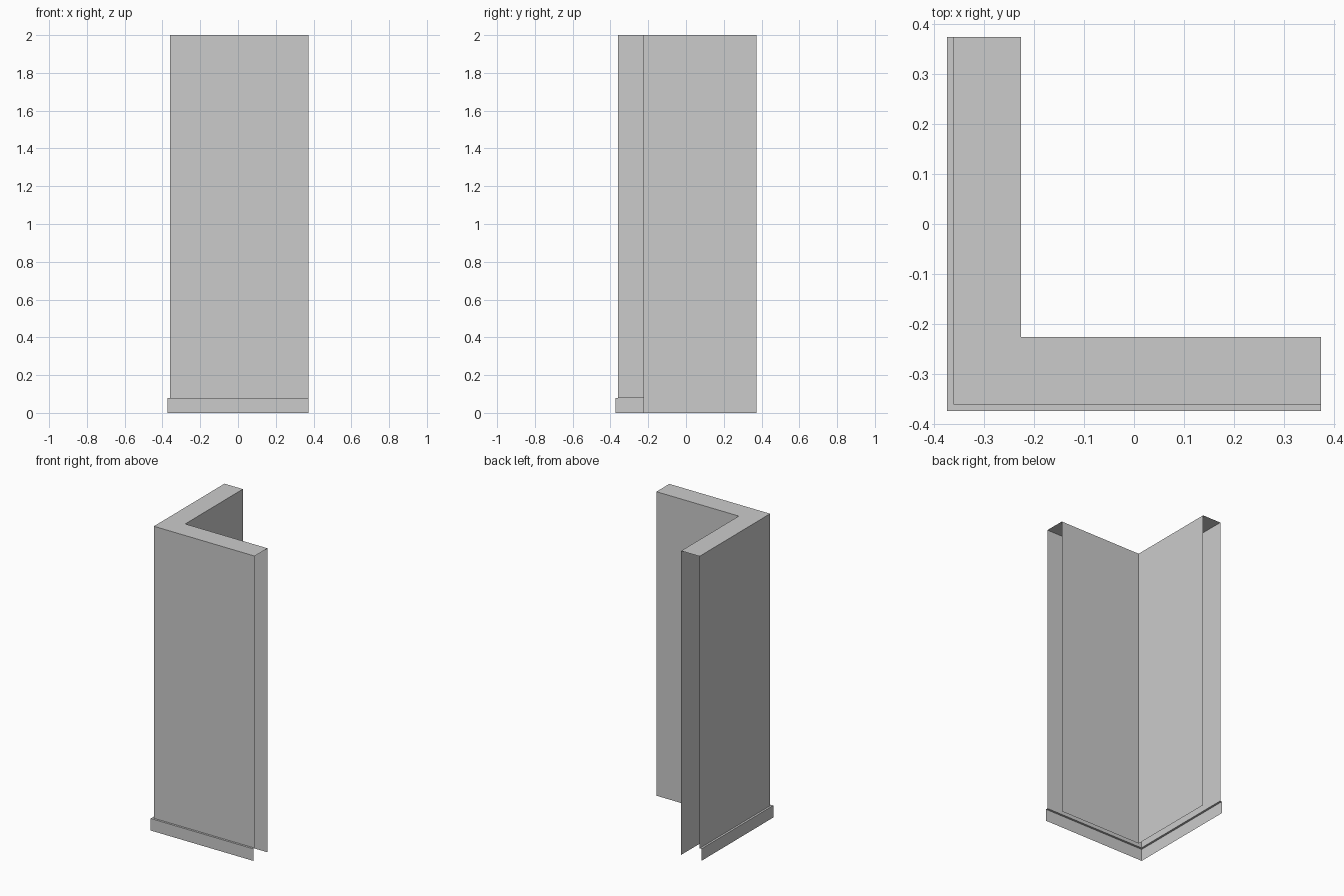
import bpy

if "Cube" in bpy.data.objects:
    bpy.data.objects.remove(bpy.data.objects["Cube"])

END = 0.3735            # open ends of both wall legs
INNER, OUTER, SKIRT = 0.226, 0.36, 0.3735
SKIRT_TOP, HEIGHT = 0.079, 2.0


def sweep_corner(name, profile):
    """Sweep an (offset, z) profile round the L-shaped corner as an open shell."""
    verts, faces = [], []
    for d, z in profile:
        verts += [(-d, END, z), (-d, -d, z), (END, -d, z)]
    for i in range(len(profile) - 1):
        for j in range(2):
            a, b = 3 * i + j, 3 * (i + 1) + j
            faces.append((a, b, b + 1, a + 1))
    mesh = bpy.data.meshes.new(name)
    mesh.from_pydata(verts, [], faces)
    obj = bpy.data.objects.new(name, mesh)
    bpy.context.collection.objects.link(obj)
    return obj


# Wall: inner face, top cap, outer face down to the skirting (ends and base open)
sweep_corner("corner_wall", [(INNER, 0), (INNER, HEIGHT),
                             (OUTER, HEIGHT), (OUTER, SKIRT_TOP)])

# Skirting board: narrow ledge and front face
sweep_corner("skirting_board", [(OUTER, SKIRT_TOP), (SKIRT, SKIRT_TOP), (SKIRT, 0)])
